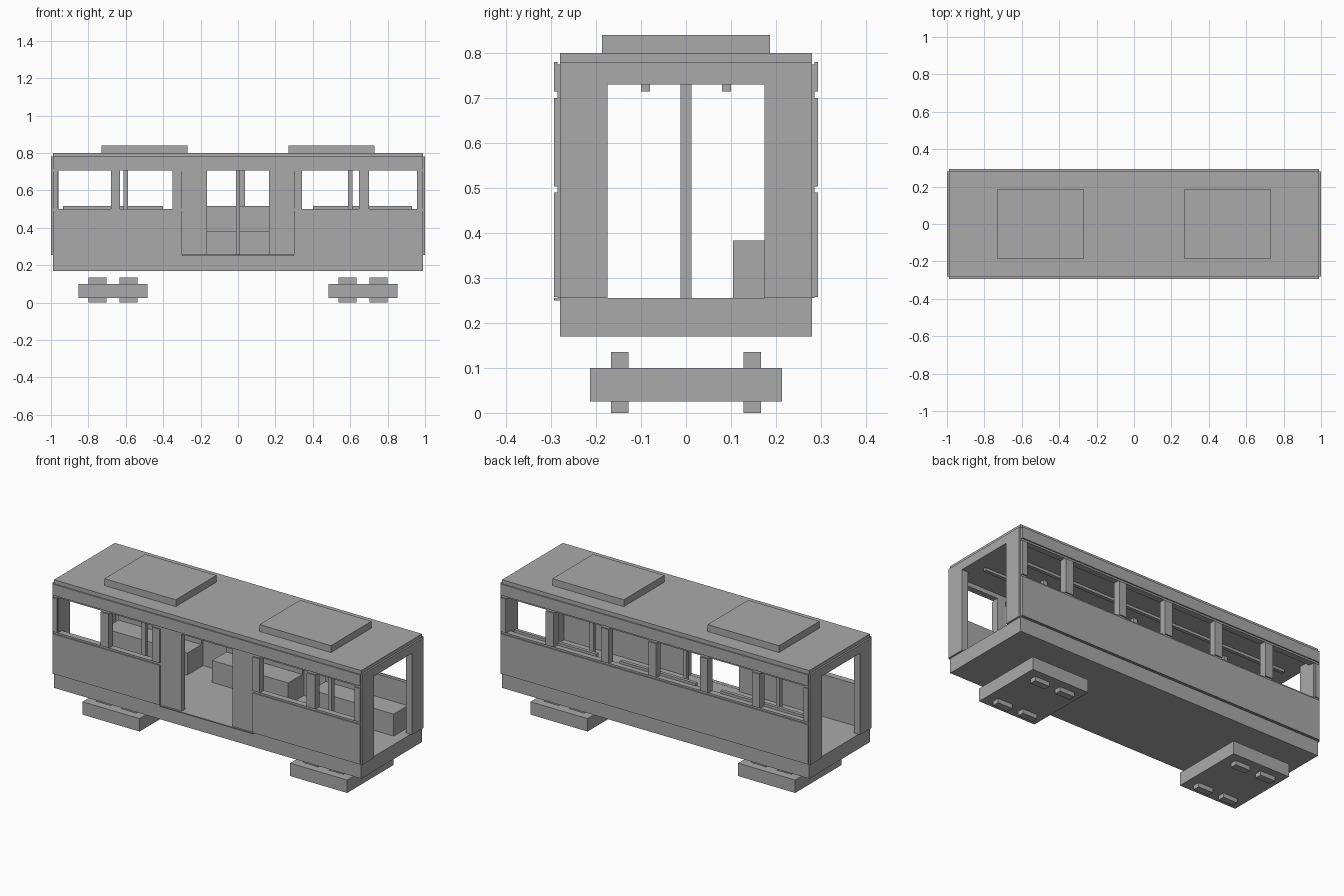
import bpy
import bmesh
from mathutils import Matrix, Vector

default_cube = bpy.data.objects.get("Cube")
if default_cube:
    bpy.data.objects.remove(default_cube, do_unlink=True)

GREY = (0.4, 0.4, 0.4, 1.0)
grey = bpy.data.materials.new("plain_grey")
grey.use_nodes = True
grey.diffuse_color = GREY
grey.node_tree.nodes["Principled BSDF"].inputs["Base Color"].default_value = GREY


def boxes(name, spans):
    """One object made of boxes, each given as x, y and z spans."""
    bm = bmesh.new()
    for span in spans:
        low = Vector([min(s) for s in span])
        high = Vector([max(s) for s in span])
        place = Matrix.Translation((low + high) / 2) @ Matrix.Diagonal((high - low).to_4d())
        place[3][3] = 1.0
        bmesh.ops.create_cube(bm, size=1, matrix=place)
    mesh = bpy.data.meshes.new(name)
    bm.to_mesh(mesh)
    bm.free()
    mesh.materials.append(grey)
    obj = bpy.data.objects.new(name, mesh)
    bpy.context.collection.objects.link(obj)
    return obj


# Main levels and half sizes
HALF_X, HALF_Y = 0.99, 0.28
FLOOR, CEILING = 0.255, 0.73
SILL, LINTEL = 0.50, 0.705
INNER, WALL, SKIN = 0.25, 0.286, 0.293
SIDES = (-1, 1)
full_x = (-HALF_X, HALF_X)

# Floor and roof slabs
boxes("floor", [(full_x, (-HALF_Y, HALF_Y), (0.17, FLOOR))])
boxes("roof", [(full_x, (-HALF_Y, HALF_Y), (CEILING, 0.80))])

# Roof units and bogies with their wheel blocks
for side, label in ((-1, "right"), (1, "left")):
    boxes("roof_unit_" + label,
          [((side * 0.27, side * 0.73), (-0.187, 0.187), (0.80, 0.84))])
    boxes("bogie_" + label,
          [((side * 0.485, side * 0.853), (-0.213, 0.213), (0.025, 0.10))])
    boxes("wheels_" + label,
          [((side * x, side * (x + 0.095)), (s * 0.128, s * 0.167), (0, 0.135))
           for x in (0.538, 0.703) for s in SIDES])

# End frames around the open gangways
for side, label in ((-1, "right"), (1, "left")):
    x = (side * 0.96, side * 1.0)
    posts = [(x, (s * 0.175, s * HALF_Y), (FLOOR, 0.78)) for s in SIDES]
    boxes("end_frame_" + label,
          posts + [(x, (-0.175, 0.175), (CEILING, 0.78))])


def side_wall(name, side, panels, pillars):
    """Inner wall plus an outer skin split by grooves above and below the windows."""
    wall_y = (side * INNER, side * WALL)
    skin_y = (side * WALL, side * SKIN)
    wall = [(full_x, wall_y, (LINTEL, 0.775))]
    skin = [(full_x, skin_y, (0.715, 0.78))]
    for span in panels:
        wall.append((span, wall_y, (FLOOR, SILL)))
        skin.append((span, skin_y, (0.258, 0.49)))
    for span in pillars:
        wall.append((span, wall_y, (SILL, LINTEL)))
        skin.append((span, skin_y, (0.503, 0.70)))
    boxes(name + "_wall", wall)
    boxes(name + "_skin", skin)


corners = [(-HALF_X, -0.963), (0.957, HALF_X)]
end_pillars = [(-0.68, -0.63), (0.648, 0.70)]
side_wall("back", 1, [full_x],
          corners + end_pillars + [(-0.345, -0.295), (-0.012, 0.038), (0.295, 0.343)])
side_wall("front", -1, [(-HALF_X, -0.30), (0.30, HALF_X)],
          corners + end_pillars + [(-0.35, -0.30), (0.30, 0.343)])

# Open sliding doors and their threshold
boxes("front_doors", [((s * 0.165, s * 0.30), (-0.284, -INNER), (FLOOR, 0.72))
                      for s in SIDES])
boxes("door_threshold", [((-0.30, 0.30), (-SKIN, -0.27), (0.25, 0.256))])

# Benches along the back wall
benches = [(-0.935, -0.40), (-0.24, 0.25), (0.40, 0.93)]
boxes("bench_seats", [(x, (0.105, 0.24), (FLOOR, 0.383)) for x in benches])
boxes("bench_backs", [(x, (0.235, 0.255), (FLOOR, 0.515)) for x in benches])

# Standing poles and ceiling handrails
boxes("poles", [((x - 0.012, x + 0.012), (-0.012, 0.012), (FLOOR, CEILING))
                for x in (-0.6, 0, 0.6)])
boxes("handrails", [((-0.92, 0.92), (s * 0.08, s * 0.10), (0.715, CEILING + 0.005))
                    for s in SIDES])
